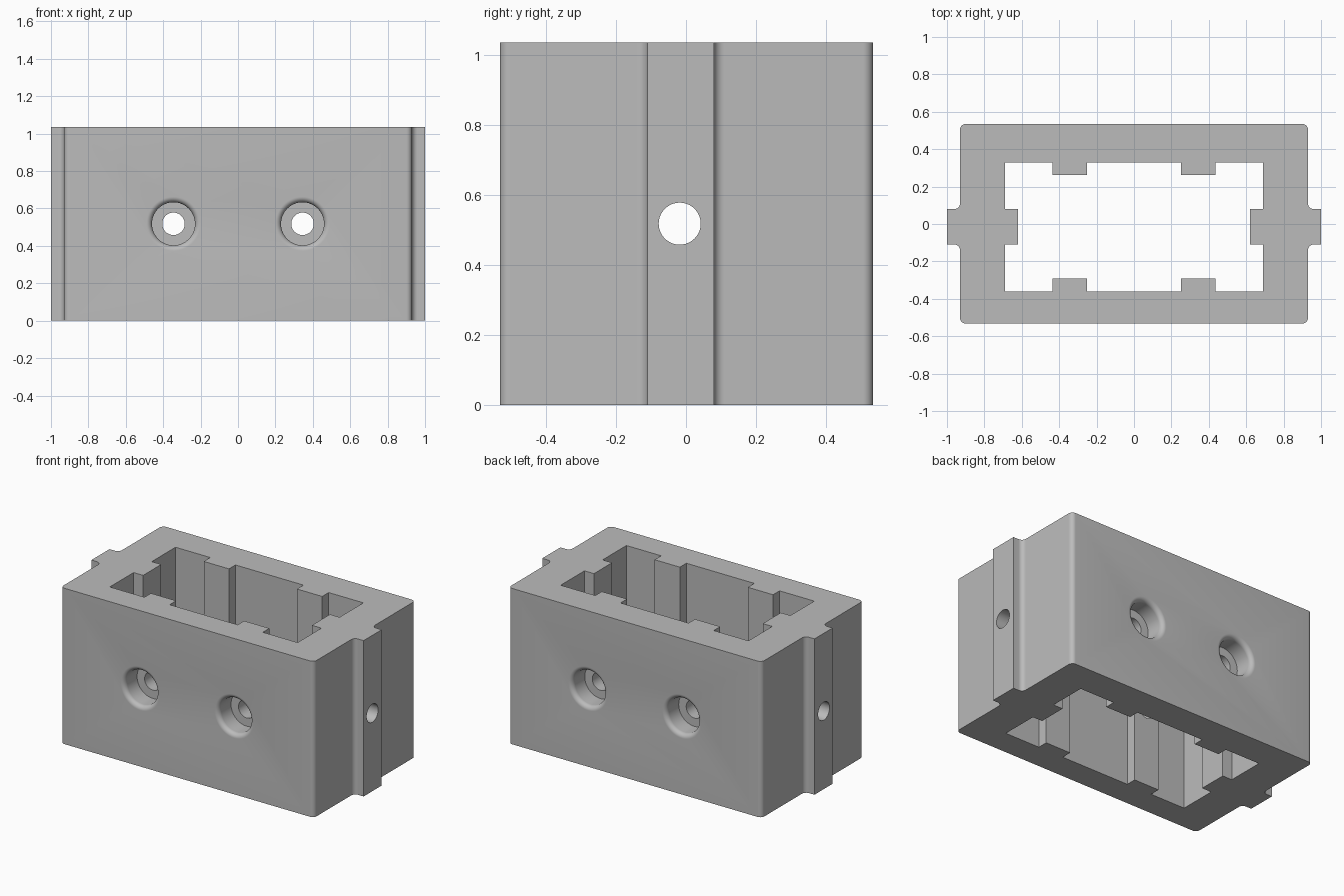
import bpy, bmesh, math
from mathutils import Matrix, Vector

if "Cube" in bpy.data.objects:
    bpy.data.objects.remove(bpy.data.objects["Cube"])

HEIGHT, MID_Z = 1.035, 0.518
BODY_X, FRONT, BACK = 0.93, -0.532, 0.535
TAB_Y = (-0.11, 0.08)
R = 0.03  # corner and rim fillets

mat = bpy.data.materials.new("grey")
mat.use_nodes = True
GREY = (0.5, 0.5, 0.5, 1)
mat.diffuse_color = GREY
mat.node_tree.nodes["Principled BSDF"].inputs["Base Color"].default_value = GREY


def finish(bm, name):
    bmesh.ops.recalc_face_normals(bm, faces=bm.faces)
    mesh = bpy.data.meshes.new(name)
    bm.to_mesh(mesh)
    bm.free()
    mesh.materials.append(mat)
    ob = bpy.data.objects.new(name, mesh)
    bpy.context.collection.objects.link(ob)
    return ob


def prism(name, points, z0, z1):
    bm = bmesh.new()
    face = bm.faces.new([bm.verts.new((x, y, z0)) for x, y in points])
    ext = bmesh.ops.extrude_face_region(bm, geom=[face])["geom"]
    bmesh.ops.translate(bm, vec=(0, 0, z1 - z0),
                        verts=[v for v in ext if isinstance(v, bmesh.types.BMVert)])
    return finish(bm, name)


def arc(cx, cy, start, end, n=8):
    return [(cx + R * math.cos(math.radians(start + (end - start) * i / n)),
             cy + R * math.sin(math.radians(start + (end - start) * i / n)))
            for i in range(n + 1)]


def lathe(name, profile, place, steps=64):
    """Closed solid turned about z from (radius, depth) points."""
    bm = bmesh.new()
    rings = [[bm.verts.new((r * math.cos(math.tau * i / steps),
                            r * math.sin(math.tau * i / steps), d))
              for i in range(steps)] for r, d in profile]
    for a, b in zip(rings, rings[1:]):
        for i in range(steps):
            j = (i + 1) % steps
            bm.faces.new((a[i], a[j], b[j], b[i]))
    bm.faces.new(rings[0])
    bm.faces.new(rings[-1])
    bmesh.ops.transform(bm, matrix=place, verts=bm.verts)
    return finish(bm, name)


# Outer shell: rounded corners, side rails with filleted roots
lo, hi = TAB_Y
half = (arc(BODY_X - R, FRONT + R, -90, 0)
        + arc(BODY_X + R, lo - R, 180, 90)
        + [(1, lo), (1, hi)]
        + arc(BODY_X + R, hi + R, 270, 180)
        + arc(BODY_X - R, BACK - R, 0, 90))
housing = prism("housing", half + [(-x, y) for x, y in reversed(half)], 0, HEIGHT)

# Inner cavity outline with raised pads on all four walls
cav_x, cav_f, cav_b = 0.69, -0.36, 0.33
half = [(0.25, cav_f), (0.25, -0.292), (0.435, -0.292), (0.435, cav_f),
        (cav_x, cav_f), (cav_x, lo), (0.62, lo), (0.62, hi), (cav_x, hi),
        (cav_x, cav_b), (0.435, cav_b), (0.435, 0.262), (0.25, 0.262), (0.25, cav_b)]
cutters = [prism("cavity_cutter", half + [(-x, y) for x, y in reversed(half)],
                 -0.1, HEIGHT + 0.1)]

# Counterbored screw holes with rounded rims, front and back
bore, hole, depth = 0.115, 0.06, 0.13
rim = [(bore + R - x, R - y) for x, y in arc(0, 0, 90, 0)]
rim = [(bore + R - R * math.sin(math.radians(a)), R - R * math.cos(math.radians(a)))
       for a in range(0, 91, 10)]
profile = [(bore + R, -0.05)] + rim + [(bore, depth), (hole, depth), (hole, 0.34)]
for y, turn in ((FRONT, -90), (BACK, 90)):
    for x in (-0.345, 0.345):
        place = (Matrix.Translation((x, y, MID_Z))
                 @ Matrix.Rotation(math.radians(turn), 4, "X"))
        cutters.append(lathe("screw_hole_cutter", profile, place))

# Plain cross hole through both rails
place = Matrix.Translation((0, -0.018, MID_Z)) @ Matrix.Rotation(math.pi / 2, 4, "Y")
cutters.append(lathe("cross_hole_cutter", [(hole, -1.1), (hole, 1.1)], place))

# Cut everything out of the housing
bpy.context.view_layer.objects.active = housing
for cutter in cutters:
    mod = housing.modifiers.new("cut", "BOOLEAN")
    mod.operation, mod.solver, mod.object = "DIFFERENCE", "EXACT", cutter
    bpy.ops.object.modifier_apply(modifier=mod.name)
    bpy.data.objects.remove(cutter)

for ob in bpy.context.selected_objects:
    ob.select_set(False)
housing.select_set(True)
bpy.ops.object.shade_smooth_by_angle(angle=math.radians(30))
